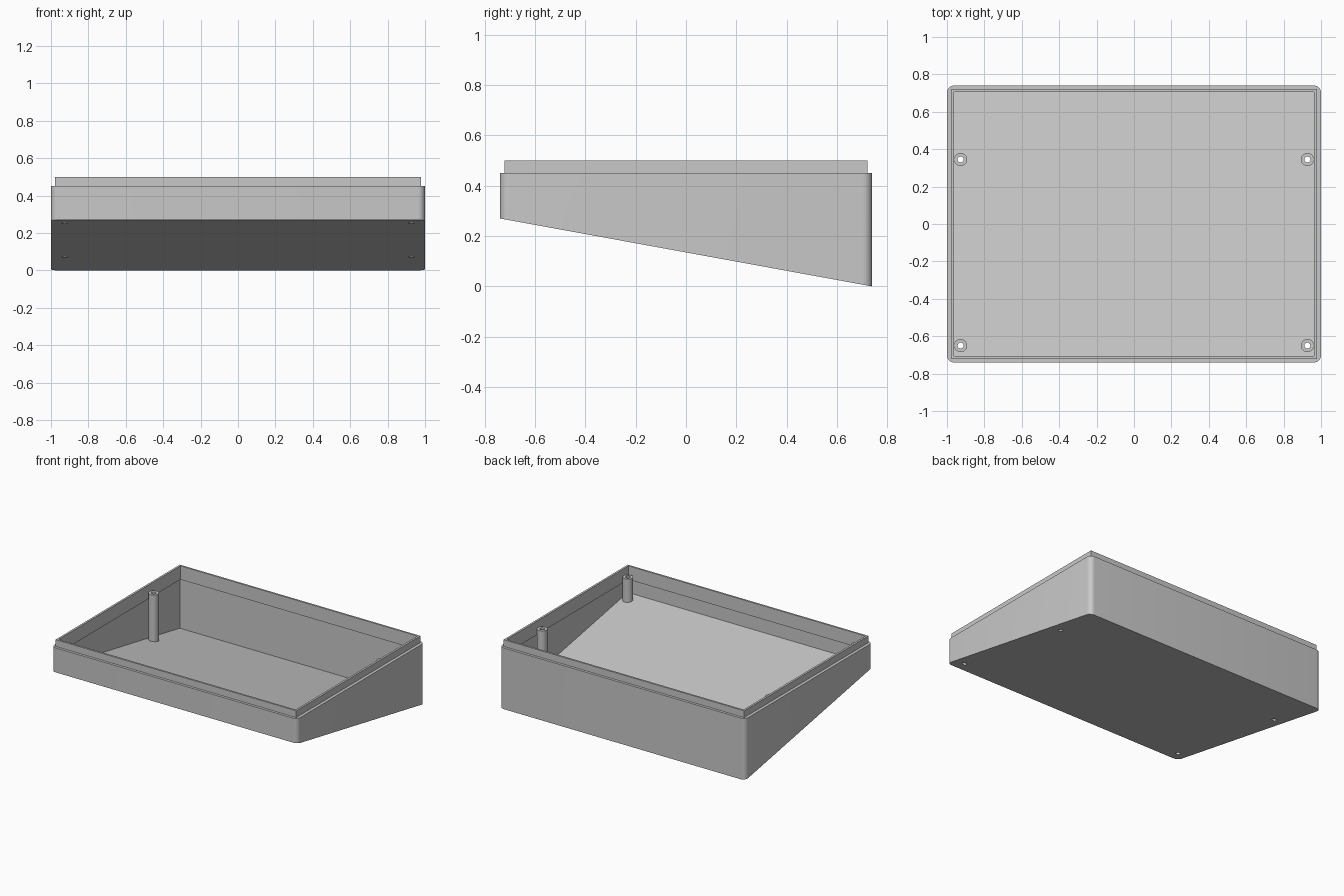
import bpy
import bmesh
import math

default = bpy.data.objects.get("Cube")
if default:
    bpy.data.objects.remove(default, do_unlink=True)

HALF_X, HALF_Y = 1.0, 0.74      # outer shell
IN_X, IN_Y = 0.977, 0.72        # cavity
FRONT_LIFT = 0.27               # height of the front bottom edge
RIM, LIP_TOP, LIP_BASE = 0.45, 0.5, 0.4
FLOOR = 0.03

grey = bpy.data.materials.new("plain grey plastic")
colour = (0.58, 0.58, 0.58, 1)
grey.diffuse_color = colour
grey.use_nodes = True
grey.node_tree.nodes["Principled BSDF"].inputs["Base Color"].default_value = colour


def slope(y):
    """Height of the sloping underside."""
    return FRONT_LIFT * (HALF_Y - y) / (2 * HALF_Y)


def rounded_rect(hx, hy, r=0, steps=8):
    if r == 0:
        return [(hx, hy), (-hx, hy), (-hx, -hy), (hx, -hy)]
    pts = []
    for i, (sx, sy) in enumerate([(1, 1), (-1, 1), (-1, -1), (1, -1)]):
        for k in range(steps + 1):
            a = math.pi / 2 * (i + k / steps)
            pts.append((sx * (hx - r) + r * math.cos(a), sy * (hy - r) + r * math.sin(a)))
    return pts


def circle(cx, cy, r, n=32):
    return [(cx + r * math.cos(2 * math.pi * i / n), cy + r * math.sin(2 * math.pi * i / n))
            for i in range(n)]


def prism(name, outline, bottom, top):
    """Upright solid on an outline; bottom gives the lower height for each y."""
    bm = bmesh.new()
    low = [bm.verts.new((x, y, bottom(y))) for x, y in outline]
    high = [bm.verts.new((x, y, top)) for x, y in outline]
    bm.faces.new(low[::-1])
    bm.faces.new(high)
    n = len(outline)
    for i in range(n):
        j = (i + 1) % n
        bm.faces.new((low[i], low[j], high[j], high[i]))
    bmesh.ops.recalc_face_normals(bm, faces=bm.faces)
    mesh = bpy.data.meshes.new(name)
    bm.to_mesh(mesh)
    bm.free()
    mesh.materials.append(grey)
    obj = bpy.data.objects.new(name, mesh)
    bpy.context.collection.objects.link(obj)
    return obj


def select(obj):
    bpy.ops.object.select_all(action='DESELECT')
    obj.select_set(True)
    bpy.context.view_layer.objects.active = obj


def cut(obj, cutter):
    select(obj)
    mod = obj.modifiers.new("cut", 'BOOLEAN')
    mod.operation = 'DIFFERENCE'
    mod.solver = 'EXACT'
    mod.object = cutter
    bpy.ops.object.modifier_apply(modifier=mod.name)


def discard(obj):
    bpy.data.objects.remove(obj, do_unlink=True)


# Wedge-shaped tub with rounded upright corners
shell = prism("case_shell", rounded_rect(HALF_X, HALF_Y, 0.037), slope, RIM)
cavity = prism("cavity_cutter", rounded_rect(IN_X, IN_Y), lambda y: slope(y) + FLOOR, 1)
cut(shell, cavity)
discard(cavity)

# Thin locating lip inside the rim
lip = prism("rim_lip", rounded_rect(IN_X + 0.001, IN_Y + 0.001), lambda y: LIP_BASE, LIP_TOP)
opening = prism("lip_cutter", rounded_rect(0.963, 0.707), lambda y: 0, 1)
cut(lip, opening)
discard(opening)

# Hollow screw posts, bored through the floor
parts = [shell, lip]
for side, sx in (("left", 1), ("right", -1)):
    for end, y in (("front", -0.65), ("back", 0.345)):
        x = 0.927 * sx
        post = prism(f"screw_post_{end}_{side}", circle(x, y, 0.035),
                     lambda v: slope(v) + FLOOR / 2, RIM)
        bore = prism("bore_cutter", circle(x, y, 0.016), lambda v: -1, 1)
        cut(post, bore)
        cut(shell, bore)
        discard(bore)
        parts.append(post)

# Smooth the rounded surfaces and keep the edges crisp
for obj in parts:
    select(obj)
    bpy.ops.object.shade_smooth_by_angle(angle=math.radians(30))
